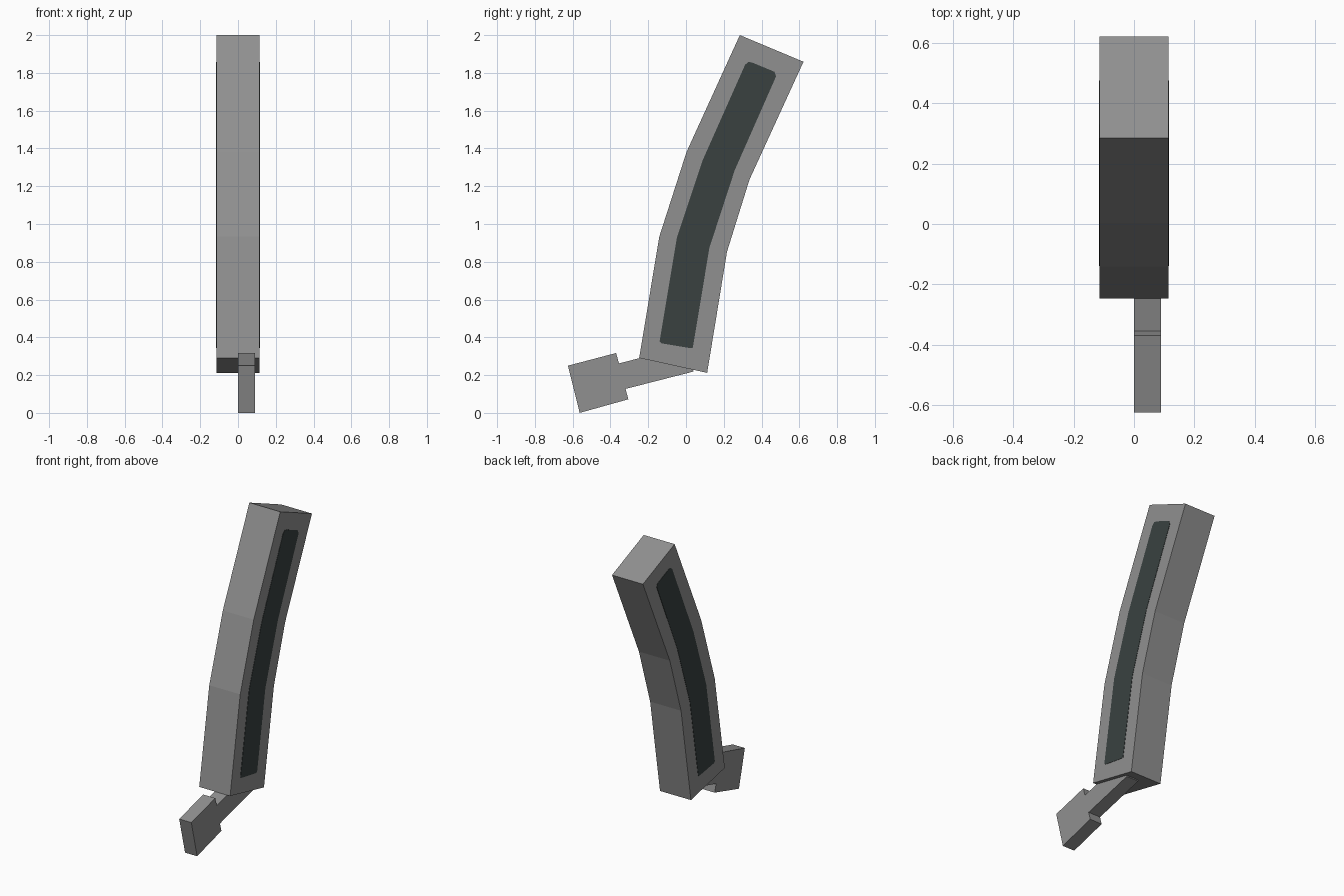
import bpy, bmesh

if "Cube" in bpy.data.objects:
    bpy.data.objects.remove(bpy.data.objects["Cube"])


def material(name, rgb):
    m = bpy.data.materials.new(name)
    m.diffuse_color = (*rgb, 1)
    m.use_nodes = True
    m.node_tree.nodes["Principled BSDF"].inputs["Base Color"].default_value = m.diffuse_color
    return m


def extrude_profile(name, profile, x0, x1, mat):
    """Solid from a closed (y, z) outline, spanning x0 to x1."""
    bm = bmesh.new()
    face = bm.faces.new([bm.verts.new((x0, y, z)) for y, z in profile])
    ext = bmesh.ops.extrude_face_region(bm, geom=[face])
    verts = [g for g in ext["geom"] if isinstance(g, bmesh.types.BMVert)]
    bmesh.ops.translate(bm, verts=verts, vec=(x1 - x0, 0, 0))
    bmesh.ops.recalc_face_normals(bm, faces=bm.faces)
    mesh = bpy.data.meshes.new(name)
    bm.to_mesh(mesh)
    bm.free()
    mesh.materials.append(mat)
    obj = bpy.data.objects.new(name, mesh)
    bpy.context.collection.objects.link(obj)
    return obj


grey = material("mid grey", (0.28, 0.28, 0.28))
dark = material("dark green grey", (0.041, 0.053, 0.051))

# Curved body, bent in three straight sections
body = [(-0.248, 0.291), (0.112, 0.212), (0.217, 0.853), (0.336, 1.235),
        (0.622, 1.859), (0.285, 2.0), (0.003, 1.382), (-0.141, 0.934)]
extrude_profile("curved_body", body, -0.115, 0.115, grey)

# Dark inlay plates on both sides
inlay = [(-0.140, 0.378), (-0.128, 0.368), (0.022, 0.343), (0.036, 0.345),
         (0.124, 0.875), (0.258, 1.285), (0.477, 1.782), (0.468, 1.806),
         (0.350, 1.855), (0.330, 1.858), (0.313, 1.843), (0.087, 1.335),
         (-0.048, 0.930)]
for name, side in (("right_inlay", 1), ("left_inlay", -1)):
    extrude_profile(name, inlay, side * 0.112, side * 0.117, dark)

# Offset lever below the body: wide head and narrow shaft
lever = [(-0.625, 0.250), (-0.370, 0.317), (-0.355, 0.262), (0.005, 0.354),
         (0.040, 0.219), (-0.320, 0.127), (-0.305, 0.072), (-0.563, 0.0)]
extrude_profile("lever", lever, 0.0, 0.09, grey)
